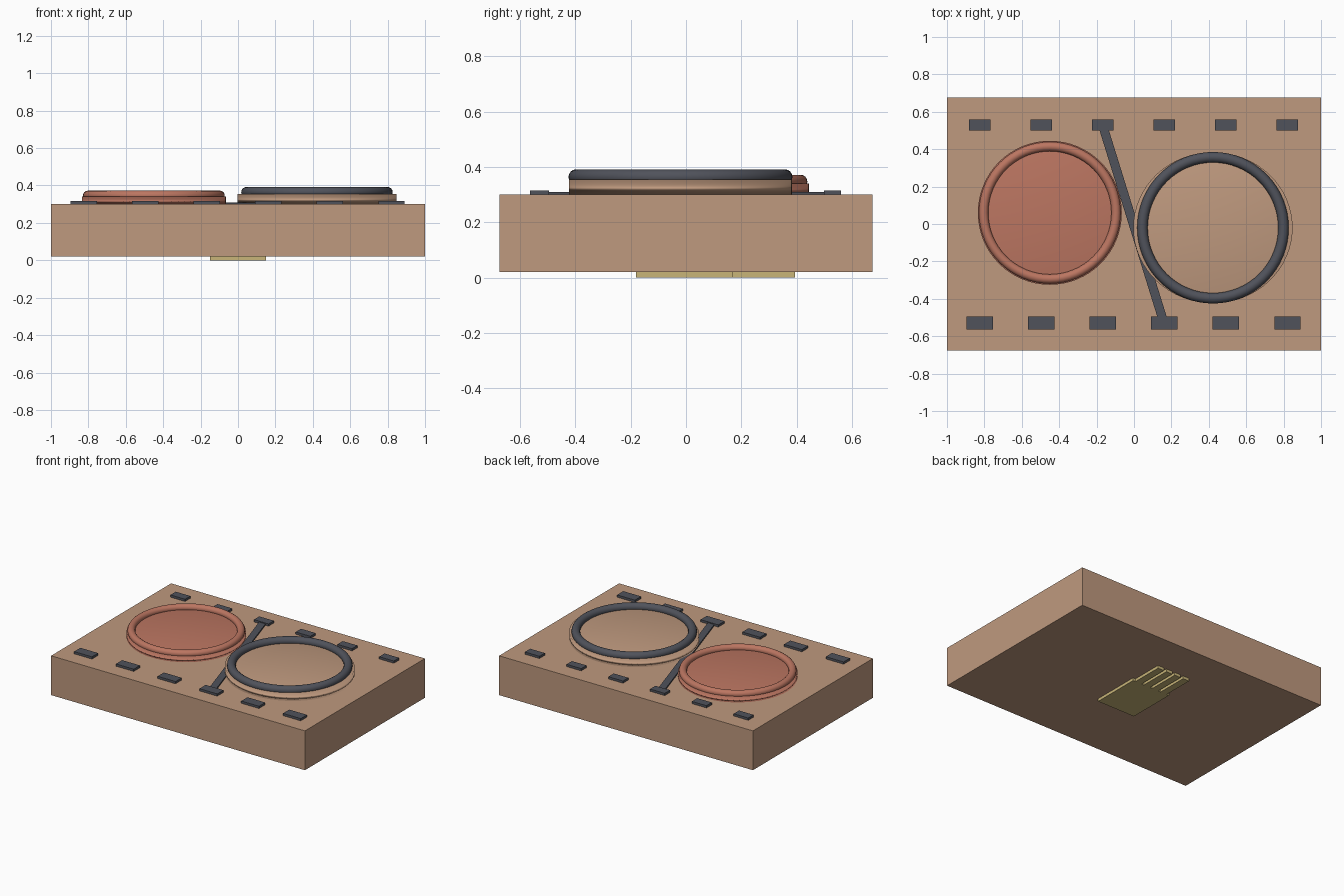
import bpy, math

if "Cube" in bpy.data.objects:
    bpy.data.objects.remove(bpy.data.objects["Cube"])


def material(name, rgb):
    m = bpy.data.materials.new(name)
    m.diffuse_color = (*rgb, 1)
    m.use_nodes = True
    m.node_tree.nodes["Principled BSDF"].inputs["Base Color"].default_value = m.diffuse_color
    return m


TAN = material("tan", (0.52, 0.32, 0.21))
RED = material("brick red", (0.50, 0.18, 0.12))
DARK = material("dark slate", (0.08, 0.085, 0.105))
GOLD = material("pale gold", (0.58, 0.46, 0.19))


def finish(name, mat):
    o = bpy.context.object
    o.name = name
    o.data.materials.append(mat)
    return o


def box(name, x, y, z0, z1, w, d, mat, turn=0):
    bpy.ops.mesh.primitive_cube_add(size=1, location=(x, y, (z0 + z1) / 2),
                                    rotation=(0, 0, turn))
    o = finish(name, mat)
    o.scale = (w, d, z1 - z0)
    return o


def disc(name, x, y, z0, z1, rx, ry, mat):
    bpy.ops.mesh.primitive_cylinder_add(vertices=64, radius=1, depth=1,
                                        location=(x, y, (z0 + z1) / 2))
    o = finish(name, mat)
    o.scale = (rx, ry, z1 - z0)
    bpy.ops.object.shade_smooth()


def ring(name, x, y, z, major, minor, mat):
    bpy.ops.mesh.primitive_torus_add(major_segments=64, minor_segments=16,
                                     major_radius=major, minor_radius=minor,
                                     location=(x, y, z))
    finish(name, mat)
    bpy.ops.object.shade_smooth()


# main slab
box("slab", 0, 0, 0.02, 0.30, 2, 1.35, TAN)

# red dish with its rim
disc("red_dish", -0.45, 0.06, 0.29, 0.34, 0.385, 0.385, RED)
ring("red_rim", -0.45, 0.06, 0.347, 0.354, 0.025, RED)

# tan drum, slightly wider than deep, with a dark rim
disc("tan_drum", 0.422, -0.02, 0.29, 0.355, 0.426, 0.404, TAN)
ring("dark_rim", 0.422, -0.02, 0.364, 0.377, 0.028, DARK)

# two rows of contact pads
for i in range(6):
    x = -0.825 + i * 0.329
    box("back_pad", x, 0.53, 0.295, 0.316, 0.115, 0.06, DARK)
    box("front_pad", x, -0.53, 0.295, 0.316, 0.14, 0.07, DARK)

# diagonal strip joining a back pad to a front pad
box("diagonal_strip", -0.004, 0, 0.295, 0.31, 0.048, 1.09, DARK,
    turn=math.atan2(0.31, 1.0))

# plate underneath with four prongs
box("under_plate", 0, -0.005, 0, 0.025, 0.30, 0.35, GOLD)
for i in range(4):
    box("under_prong", -0.105 + 0.07 * i, 0.28, 0, 0.025, 0.05, 0.23, GOLD)
